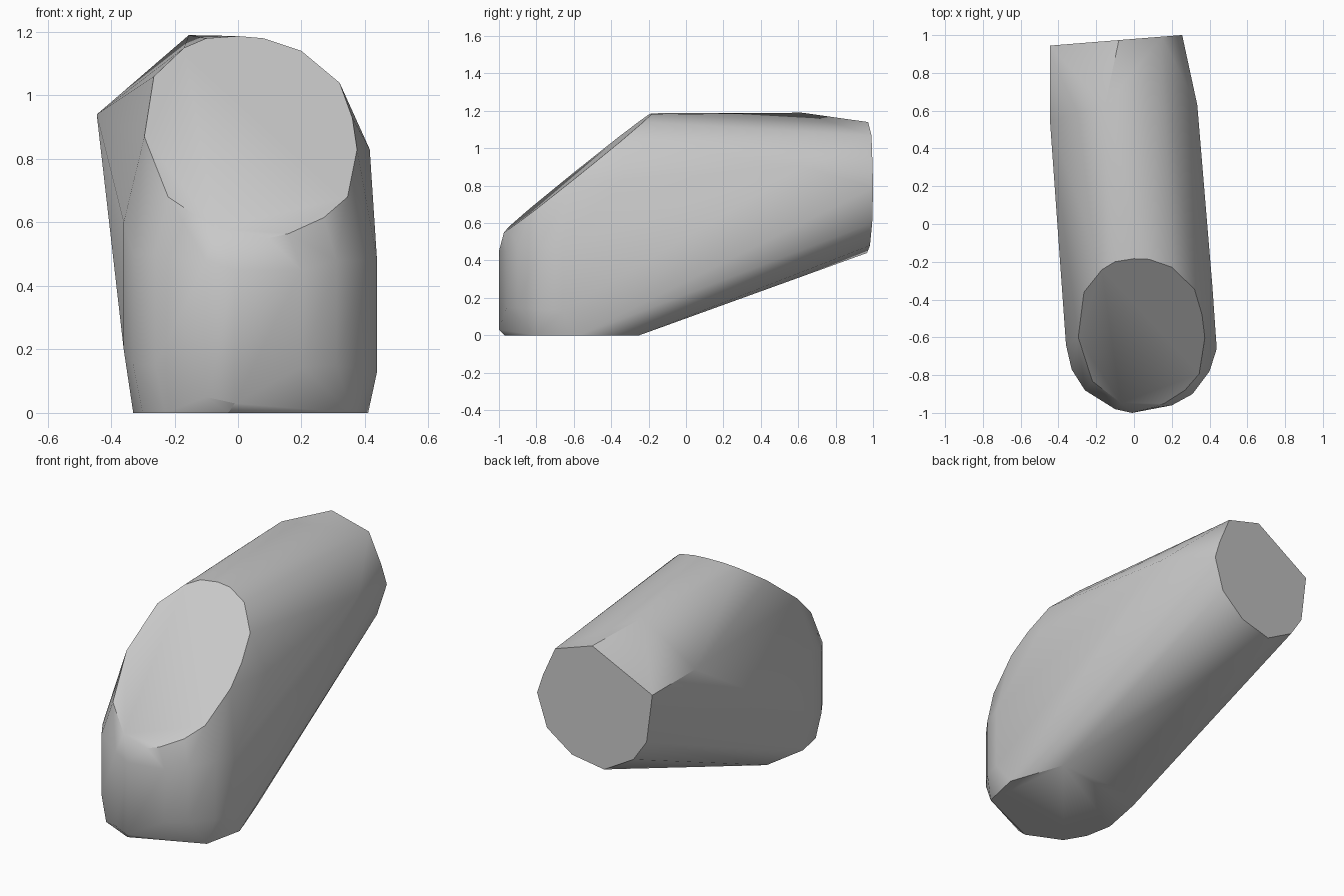
import bpy
import bmesh
import math

default = bpy.data.objects.get("Cube")
if default:
    bpy.data.objects.remove(default, do_unlink=True)

stone = bpy.data.materials.new("stone_grey")
stone.use_nodes = True
grey = (0.58, 0.58, 0.58, 1)
stone.diffuse_color = grey
stone.node_tree.nodes["Principled BSDF"].inputs["Base Color"].default_value = grey


def slope_point(x, z):
    """Point on the tilted front cut."""
    return x, -0.98 + 1.25 * (z - 0.55) + 0.07 * x, z


def back_point(x, z):
    """Point on the slightly turned rear end."""
    return x, 0.98 + 0.08 * x, z


# Outline of the sloping front cut, as x and z
slope_outline = [
    (-.295, .87), (-.265, 1.06), (-.17, 1.15), (-.1, 1.18), (0, 1.187),
    (.08, 1.18), (.2, 1.14), (.32, 1.04), (.36, .93), (.375, .83),
    (.345, .68), (.27, .615), (.16, .565), (.095, .55), (-.07, .58),
    (-.22, .68),
]

# Outline of the rear end, as x and z
back_outline = [
    (-.445, .94), (-.08, 1.14), (.146, 1.07), (.22, .9), (.255, .79),
    (.195, .6), (.043, .48), (-.152, .44), (-.33, .54), (-.41, .66),
]

# Rounded nose, as x, y, lower z and upper z
nose_columns = [
    (-.36, -.64, .2, .6), (-.33, -.77, .15, .5), (-.26, -.88, .15, .5),
    (-.1, -.98, .05, .48), (-.01, -1, .03, .45), (.2, -.96, .145, .45),
    (.31, -.9, .15, .48), (.4, -.78, .14, .48), (.438, -.66, .13, .48),
]

# Flat base, as x and y
base_outline = [
    (.41, -.57), (.3, -.25), (-.13, -.25), (-.28, -.34), (-.33, -.6),
    (-.3, -.76), (-.23, -.88), (-.03, -.97), (.36, -.8),
]

# Corners along the ridge and the flanks
flank_corners = [
    (-.155, .62, 1.19), (-.445, .55, .94), (.335, .63, .9), (.415, -.33, .83),
]

points = [slope_point(x, z) for x, z in slope_outline]
points += [back_point(x, z) for x, z in back_outline]
points += [(x, y, z) for x, y, low, high in nose_columns for z in (low, high)]
points += [(x, y, 0) for x, y in base_outline]
points += flank_corners

# Wrap the sections in one convex solid
bm = bmesh.new()
for point in points:
    bm.verts.new(point)
hull = bmesh.ops.convex_hull(bm, input=list(bm.verts))
loose = [v for v in bm.verts if not v.link_faces]
bmesh.ops.delete(bm, geom=loose, context="VERTS")
bmesh.ops.dissolve_limit(
    bm, angle_limit=math.radians(1), verts=list(bm.verts), edges=list(bm.edges)
)
bmesh.ops.recalc_face_normals(bm, faces=list(bm.faces))

mesh = bpy.data.meshes.new("stone_body")
bm.to_mesh(mesh)
bm.free()
mesh.materials.append(stone)
body = bpy.data.objects.new("stone_body", mesh)
bpy.context.collection.objects.link(body)

# Soft flanks with crisp flat ends
bpy.ops.object.select_all(action="DESELECT")
bpy.context.view_layer.objects.active = body
body.select_set(True)
bpy.ops.object.shade_smooth_by_angle(angle=math.radians(33))
